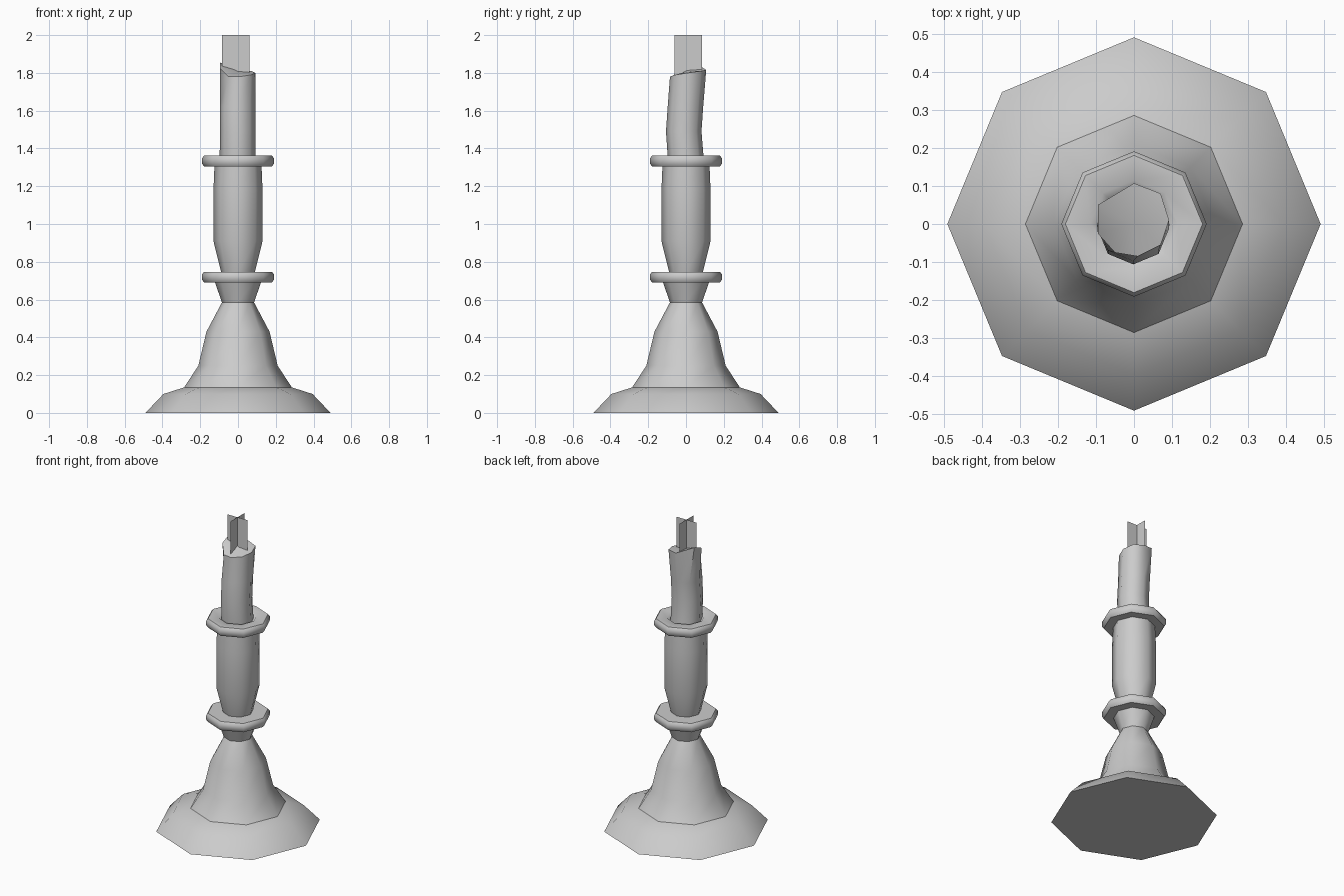
import bpy, math

if "Cube" in bpy.data.objects:
    bpy.data.objects.remove(bpy.data.objects["Cube"])

N = 8


def make(name, verts, faces, angle=50):
    me = bpy.data.meshes.new(name)
    me.from_pydata(verts, [], faces)
    me.update()
    ob = bpy.data.objects.new(name, me)
    bpy.context.collection.objects.link(ob)
    bpy.ops.object.select_all(action='DESELECT')
    ob.select_set(True)
    bpy.context.view_layer.objects.active = ob
    bpy.ops.object.shade_smooth_by_angle(angle=math.radians(angle))
    return ob


def octagon(r, z, cx=0, cy=0, turn=0):
    return [(cx + r * math.cos(math.tau * i / N + turn),
             cy + r * math.sin(math.tau * i / N + turn), z) for i in range(N)]


def loft(name, rings, bottom=False, top=False, angle=50):
    verts = [v for ring in rings for v in ring]
    faces = []
    for k in range(len(rings) - 1):
        for i in range(N):
            j = (i + 1) % N
            faces.append((k * N + i, k * N + j, (k + 1) * N + j, (k + 1) * N + i))
    if bottom:
        faces.append(tuple(reversed(range(N))))
    if top:
        # fan the uneven cap around its centre
        last = rings[-1]
        verts.append(tuple(sum(v[a] for v in last) / N for a in range(3)))
        start, c = (len(rings) - 1) * N, len(verts) - 1
        faces += [(start + i, start + (i + 1) % N, c) for i in range(N)]
    return make(name, verts, faces, angle)


def lathe(name, profile, **kw):
    return loft(name, [octagon(r, z) for r, z in profile], **kw)


# Holder: foot, bell, waist and stem
lathe("foot", [(0.49, 0), (0.395, 0.10), (0.285, 0.135)], bottom=True)
lathe("bell", [(0.285, 0.135), (0.21, 0.25), (0.167, 0.43), (0.085, 0.585)])
lathe("waist", [(0.085, 0.585), (0.125, 0.70)])
lathe("stem", [(0.088, 0.74), (0.13, 0.91), (0.13, 1.18), (0.124, 1.32)])

# Two matching collars, the upper one with a shallow socket
for name, z, inner in (("lower_collar", 0.69, 0.088), ("upper_collar", 1.305, 0.115)):
    rings = [(0.115, z), (0.18, z), (0.191, z + 0.016), (0.191, z + 0.042),
             (0.18, z + 0.057), (inner, z + 0.057)]
    if name == "upper_collar":
        rings.append((0.09, z + 0.035))
    lathe(name, rings)

# Bent candle with an uneven melted top
t = math.pi / N
rim = [(0.092, 0.01, 1.80), (0.07, 0.08, 1.81), (0, 0.107, 1.815), (-0.095, 0.05, 1.855),
       (-0.095, -0.025, 1.825), (-0.05, -0.075, 1.78), (0.01, -0.085, 1.78), (0.07, -0.055, 1.79)]
loft("candle", [octagon(0.095, 1.33, -0.002, 0.0), octagon(0.094, 1.49, -0.002, -0.012),
                octagon(0.094, 1.62, -0.002, -0.003), rim], top=True)

# Wick of two crossed cards
x0, x1, y0, y1, c = -0.085, 0.06, -0.06, 0.085, 0.012
make("wick", [(x0, c, 1.78), (x1, c, 1.78), (x1, c, 2), (x0, c, 2),
              (-c, y0, 1.78), (-c, y1, 1.78), (-c, y1, 2), (-c, y0, 2)],
     [(0, 1, 2, 3), (4, 5, 6, 7)])
